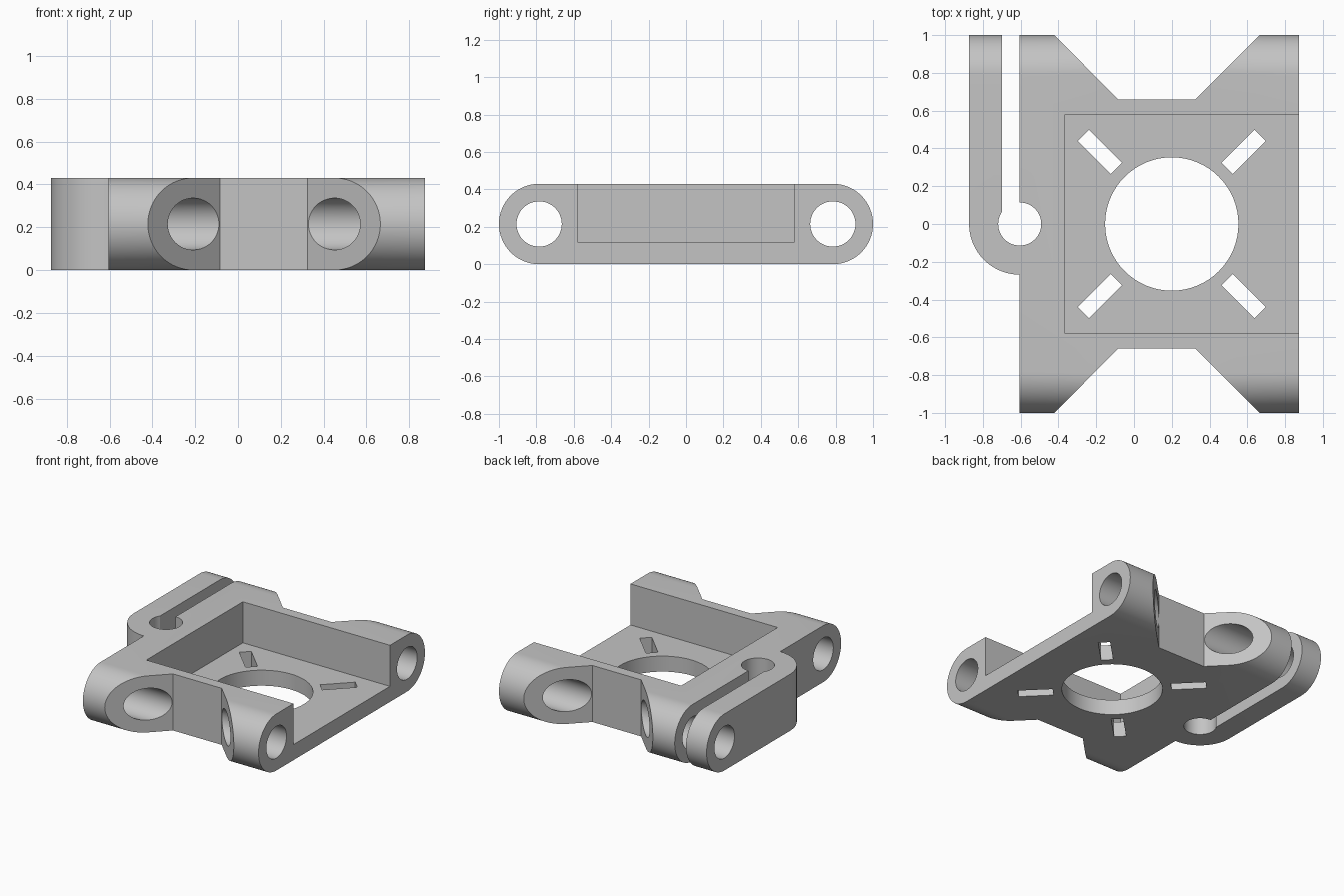
import bpy
import bmesh
from math import sin, cos, pi, radians
from mathutils import Matrix, Vector

cube = bpy.data.objects.get("Cube")
if cube:
    bpy.data.objects.remove(cube, do_unlink=True)

HEIGHT = 0.43
R = HEIGHT / 2          # radius of the rounded ends
END_Y = 1 - R           # axis of the rounded ends and cross holes
HINGE_X = -0.605

grey = bpy.data.materials.new("plain grey")
grey.use_nodes = True
grey.diffuse_color = (0.55, 0.55, 0.55, 1)
grey.node_tree.nodes["Principled BSDF"].inputs["Base Color"].default_value = grey.diffuse_color


def arc(cx, cy, r, start, end, steps):
    angles = [radians(start + (end - start) * i / steps) for i in range(steps + 1)]
    return [(cx + r * cos(a), cy + r * sin(a)) for a in angles]


def circle(cx, cy, r, steps=64):
    return arc(cx, cy, r, 0, 360, steps)[:-1]


def prism(name, outline, lo, hi, along_x=False):
    """Extrude an outline: (x, y) along z, or (y, z) along x."""
    bm = bmesh.new()
    place = (lambda a, b: (lo, a, b)) if along_x else (lambda a, b: (a, b, lo))
    face = bm.faces.new([bm.verts.new(place(a, b)) for a, b in outline])
    new = bmesh.ops.extrude_face_region(bm, geom=[face])["geom"]
    shift = Vector((hi - lo, 0, 0) if along_x else (0, 0, hi - lo))
    bmesh.ops.translate(bm, vec=shift, verts=[v for v in new if isinstance(v, bmesh.types.BMVert)])
    bmesh.ops.recalc_face_normals(bm, faces=bm.faces)
    mesh = bpy.data.meshes.new(name)
    bm.to_mesh(mesh)
    bm.free()
    mesh.materials.append(grey)
    obj = bpy.data.objects.new(name, mesh)
    bpy.context.collection.objects.link(obj)
    return obj


def box(x0, x1, y0, y1):
    return [(x0, y0), (x1, y0), (x1, y1), (x0, y1)]


def combine(target, cutter, operation="DIFFERENCE"):
    mod = target.modifiers.new("cut", "BOOLEAN")
    mod.object, mod.operation, mod.solver = cutter, operation, "EXACT"
    bpy.context.view_layer.objects.active = target
    bpy.ops.object.modifier_apply(modifier=mod.name)
    bpy.data.objects.remove(cutter, do_unlink=True)


# Plan outline: waisted bracket with a clamp arm curling round the hinge
far = 1.1
notch = [(-0.52, far), (-0.085, 0.66), (0.325, 0.66), (0.765, far)]
outline = [(HINGE_X, -far)]
outline += [(x, -y) for x, y in notch]
outline += [(0.873, -far), (0.873, far)]
outline += notch[::-1]
outline += [(HINGE_X, far), (HINGE_X, 0), (-0.70, 0), (-0.70, far), (-0.873, far)]
outline += arc(HINGE_X, 0, 0.268, 180, 270, 24)
bracket = prism("bracket", outline, -0.2, 0.7)

# Side profile with rounded ends
side = arc(END_Y, R, R, -90, 90, 32) + arc(-END_Y, R, R, 90, 270, 32)
combine(bracket, prism("side_profile", side, -1.2, 1.2, True), "INTERSECT")

# Pocket open on the left side
combine(bracket, prism("pocket", box(-0.365, 1.1, -0.58, 0.58), 0.118, 0.8))

# Hinge relief and central opening
for cx, r in ((HINGE_X, 0.114), (0.2, 0.353)):
    combine(bracket, prism("round_opening", circle(cx, 0, r), -0.3, 0.8))

# Cross holes through the rounded ends
for s in (-1, 1):
    combine(bracket, prism("cross_hole", circle(s * END_Y, R, 0.121, 48), -1.3, 1.3, True))

# Four diagonal slots around the opening
for sx in (-1, 1):
    for sy in (-1, 1):
        slot = prism("slot", box(-0.123, 0.123, -0.042, 0.042), -0.3, 0.8)
        slot.data.transform(Matrix.Translation((0.2 + sx * 0.38, sy * 0.382, 0))
                            @ Matrix.Rotation(sx * sy * pi / 4, 4, "Z"))
        combine(bracket, slot)

# Smooth curved walls, sharp edges kept
bpy.ops.object.select_all(action="DESELECT")
bracket.select_set(True)
bpy.context.view_layer.objects.active = bracket
bpy.ops.object.shade_smooth_by_angle(angle=radians(25))
